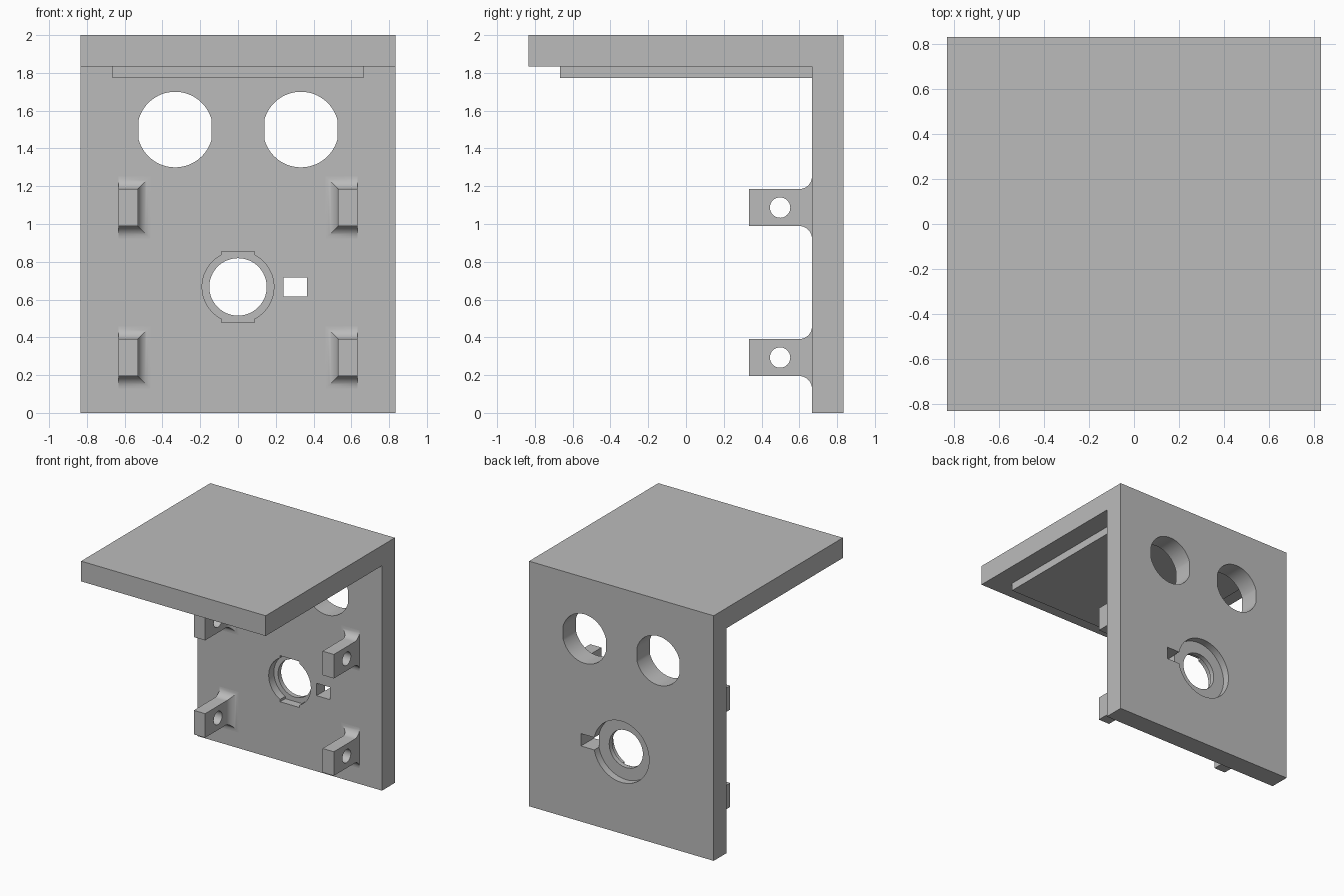
import bpy, bmesh
from math import sin, cos, acos, pi

cube = bpy.data.objects.get("Cube")
if cube:
    bpy.data.objects.remove(cube, do_unlink=True)

grey = bpy.data.materials.new("plain grey")
grey.use_nodes = True
colour = (0.5, 0.5, 0.5, 1)
grey.diffuse_color = colour
grey.node_tree.nodes["Principled BSDF"].inputs["Base Color"].default_value = colour


def loft(name, rings):
    """Skin a list of equal-length point rings and cap both ends."""
    bm = bmesh.new()
    loops = [[bm.verts.new(p) for p in ring] for ring in rings]
    n = len(loops[0])
    for a, b in zip(loops, loops[1:]):
        for i in range(n):
            j = (i + 1) % n
            bm.faces.new((a[i], a[j], b[j], b[i]))
    bm.faces.new(loops[0])
    bm.faces.new(loops[-1])
    bmesh.ops.recalc_face_normals(bm, faces=bm.faces)
    mesh = bpy.data.meshes.new(name)
    bm.to_mesh(mesh)
    bm.free()
    mesh.materials.append(grey)
    obj = bpy.data.objects.new(name, mesh)
    bpy.context.collection.objects.link(obj)
    return obj


def prism_y(name, outline, y0, y1):
    return loft(name, [[(x, y, z) for x, z in outline] for y in (y0, y1)])


def prism_x(name, outline, x0, x1):
    return loft(name, [[(x, y, z) for y, z in outline] for x in (x0, x1)])


def arc(cx, cz, r, a0=0.0, a1=2 * pi, n=64):
    full = a1 - a0 > 2 * pi - 0.001
    steps = n if full else n - 1
    return [(cx + r * cos(a0 + (a1 - a0) * i / steps),
             cz + r * sin(a0 + (a1 - a0) * i / steps)) for i in range(n)]


def rect(x0, x1, z0, z1):
    return [(x0, z0), (x1, z0), (x1, z1), (x0, z1)]


def cut(target, cutter):
    cutter.hide_render = True
    mod = target.modifiers.new("cut", 'BOOLEAN')
    mod.operation = 'DIFFERENCE'
    mod.solver = 'EXACT'
    mod.object = cutter
    bpy.context.view_layer.objects.active = target
    bpy.ops.object.modifier_apply(modifier=mod.name)
    bpy.data.objects.remove(cutter, do_unlink=True)


W = 0.833          # half width and depth
FRONT = 0.667      # front face of the upright plate
HOLE_Z = 0.667     # height of the round socket

# Upright plate and top shelf as one L-shaped profile
bracket = prism_x("bracket_body", [(-W, 2), (-W, 1.835), (FRONT, 1.835),
                                   (FRONT, 0), (W, 0), (W, 2)], -W, W)

# Pair of large holes with flattened sides
for side in (-1, 1):
    cx = side * 0.333
    a = acos(0.193 / 0.2)
    outline = arc(cx, 1.5, 0.2, a, pi - a, 32) + arc(cx, 1.5, 0.2, pi + a, 2 * pi - a, 32)
    cut(bracket, prism_y("eye_cutter", outline, 0.5, 1))

# Socket: through hole, rear counterbore, front recess with two tabs
cut(bracket, prism_y("bore_cutter", arc(0, HOLE_Z, 0.152), 0.5, 1))
cut(bracket, prism_y("counterbore_cutter", arc(0, HOLE_Z, 0.25), W - 0.06, 1))
tab, r = 0.087, 0.19
a = acos(tab / r)
top, low = HOLE_Z + 0.188, HOLE_Z - 0.188
recess = (arc(0, HOLE_Z, r, -a, a, 24) + [(tab, top), (-tab, top)]
          + arc(0, HOLE_Z, r, pi - a, pi + a, 24) + [(-tab, low), (tab, low)])
cut(bracket, prism_y("recess_cutter", recess, 0.5, FRONT + 0.067))

# Small slot beside the socket
cut(bracket, prism_y("slot_cutter", rect(0.242, 0.365, 0.617, 0.718), 0.5, 1))

# Raised pad under the shelf
pad = prism_y("shelf_pad", rect(-0.665, 0.665, 1.772, 1.84), -FRONT, FRONT + 0.01)

# Four lugs with filleted roots on three sides and a cross hole
parts = [bracket, pad]
FILLET = 0.067
steps = [(0, 0.333)]
for i in range(11):
    t = pi / 2 * i / 10
    steps.append((FILLET * (1 - cos(t)), FRONT - FILLET + FILLET * sin(t)))
steps.append((FILLET, FRONT + 0.01))
for level, z in (("lower", 0.293), ("upper", 1.087)):
    for label, side in (("right", -1), ("left", 1)):
        rings = [[(x, y, zz) for x, zz in
                  rect(side * 0.632, side * (0.53 - o), z - 0.098 - o, z + 0.098 + o)]
                 for o, y in steps]
        lug = loft(f"{level}_{label}_lug", rings)
        cut(lug, prism_x("pin_cutter", arc(0.498, z, 0.054, n=40), -1, 1))
        parts.append(lug)

# Smooth the curved walls, keep the edges crisp
bpy.ops.object.select_all(action='DESELECT')
for obj in parts:
    obj.select_set(True)
bpy.context.view_layer.objects.active = bracket
bpy.ops.object.shade_smooth_by_angle(angle=pi / 6)
